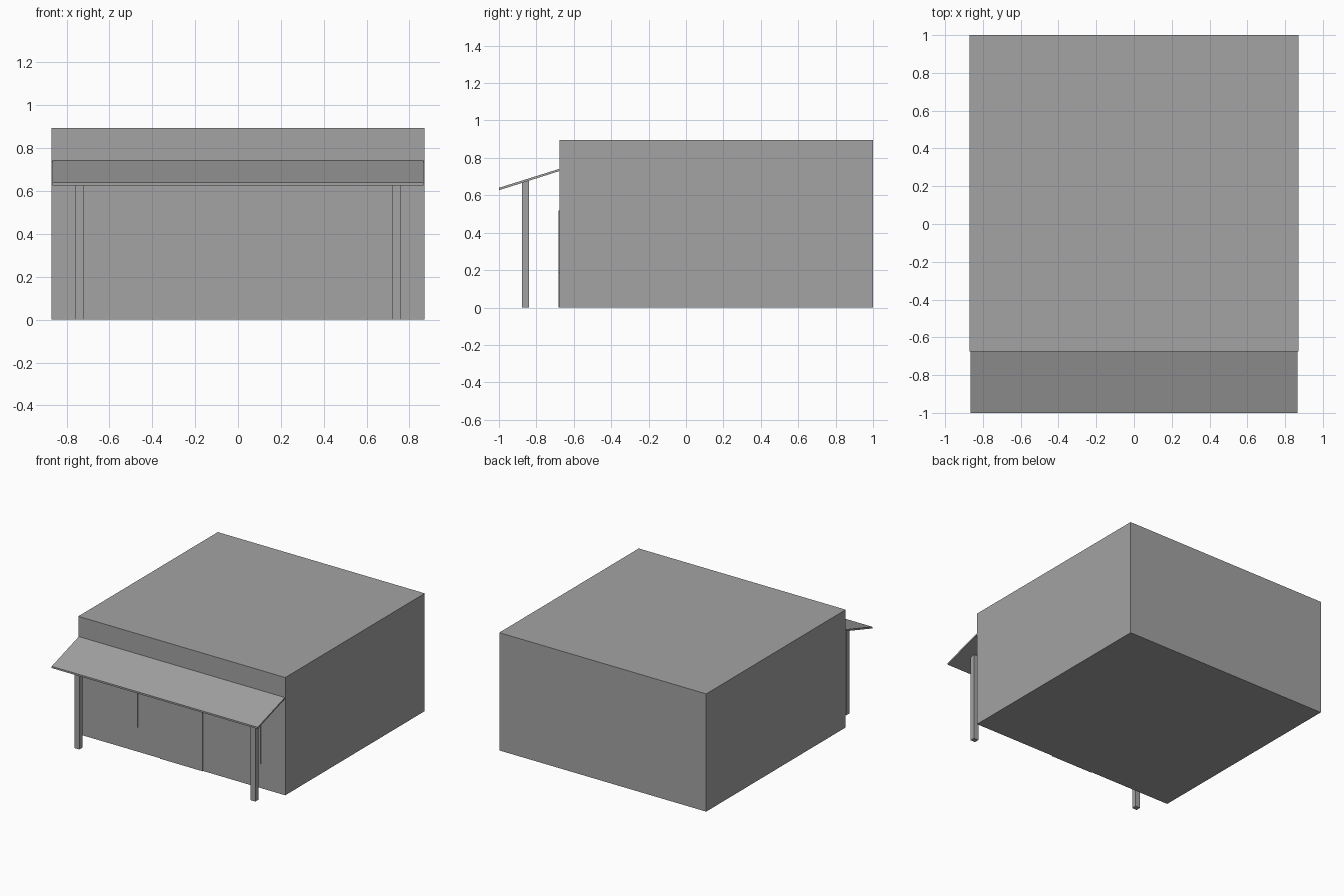
import bpy
import bmesh

# Remove the default object
cube = bpy.data.objects.get("Cube")
if cube:
    bpy.data.objects.remove(cube, do_unlink=True)

# Single plain colour
grey = bpy.data.materials.new("plain grey")
grey.use_nodes = True
colour = (0.367, 0.367, 0.367, 1)
grey.diffuse_color = colour
grey.node_tree.nodes["Principled BSDF"].inputs["Base Color"].default_value = colour

FRONT = -0.675     # y of the front wall
PANEL = 0.006      # thickness of door and window plates


def extrude_x(name, profile, x0, x1):
    """Make a solid from a (y, z) profile swept from x0 to x1."""
    bm = bmesh.new()
    face = bm.faces.new([bm.verts.new((x0, y, z)) for y, z in profile])
    swept = bmesh.ops.extrude_face_region(bm, geom=[face])["geom"]
    verts = [v for v in swept if isinstance(v, bmesh.types.BMVert)]
    bmesh.ops.translate(bm, verts=verts, vec=(x1 - x0, 0, 0))
    bmesh.ops.recalc_face_normals(bm, faces=bm.faces)
    mesh = bpy.data.meshes.new(name)
    bm.to_mesh(mesh)
    bm.free()
    mesh.materials.append(grey)
    obj = bpy.data.objects.new(name, mesh)
    bpy.context.collection.objects.link(obj)
    return obj


def box(name, x, y, z):
    """Make a box from (min, max) pairs."""
    return extrude_x(name, [(y[0], z[0]), (y[1], z[0]), (y[1], z[1]), (y[0], z[1])], *x)


# Main building block
box("building", (-0.87, 0.87), (FRONT, 1), (0, 0.895))

# Sloping porch roof
extrude_x("porch_roof", [(-1, 0.627), (FRONT, 0.73), (FRONT, 0.742), (-1, 0.64)], -0.866, 0.866)

# Door plate on the front wall
plate = (FRONT - PANEL, FRONT)
box("door", (-0.18, 0.18), plate, (0, 0.52))

# Posts and window plates on both sides
for side, sign in (("right", -1), ("left", 1)):
    post_x = sorted((sign * 0.72, sign * 0.76))
    window_x = sorted((sign * 0.37, sign * 0.668))
    extrude_x(side + "_post", [(-0.877, 0), (-0.84, 0), (-0.84, 0.682), (-0.877, 0.67)], *post_x)
    box(side + "_window", window_x, plate, (0.185, 0.52))
